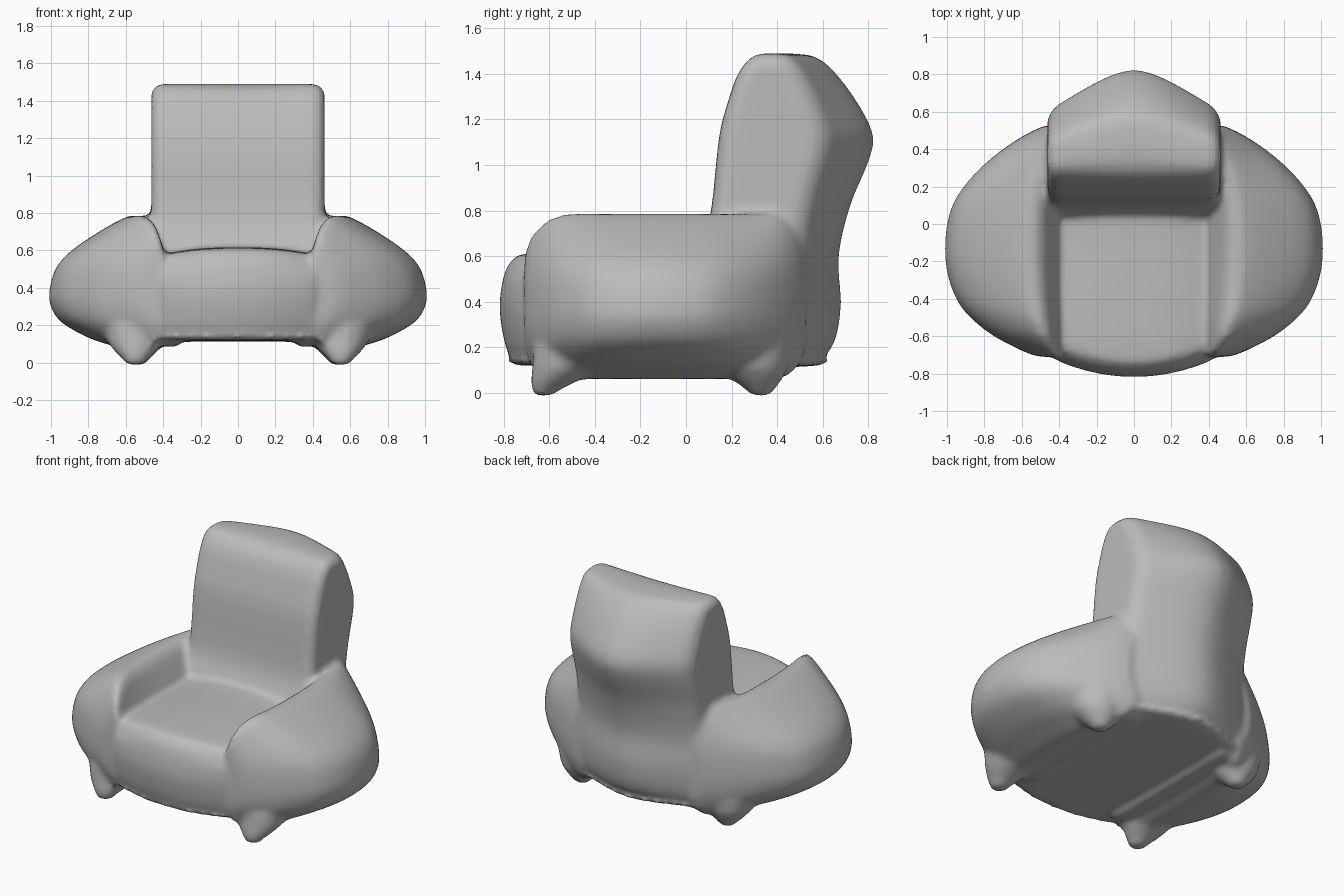
import bpy, bmesh, math
from mathutils import Vector

old = bpy.data.objects.get("Cube")
if old:
    bpy.data.objects.remove(old, do_unlink=True)

upholstery = bpy.data.materials.new("grey_upholstery")
upholstery.use_nodes = True
grey = (0.5, 0.5, 0.5, 1)
upholstery.diffuse_color = grey
upholstery.node_tree.nodes["Principled BSDF"].inputs["Base Color"].default_value = grey


def spline(points, steps, closed):
    """Catmull-Rom curve through points of any dimension."""
    pts = [Vector(p) for p in points]
    n = len(pts)
    get = (lambda i: pts[i % n]) if closed else (lambda i: pts[min(max(i, 0), n - 1)])
    out = []
    for i in range(n if closed else n - 1):
        a, b, c, d = (get(i + k) for k in (-1, 0, 1, 2))
        for s in range(steps):
            t = s / steps
            out.append(0.5 * (2 * b + (c - a) * t + (2 * a - 5 * b + 4 * c - d) * t * t
                              + (3 * b - a - 3 * c + d) * t ** 3))
    return out if closed else out + [pts[-1]]


def clamp(v):
    return min(max(v, 0), 1)


def loft(bm, rings):
    """Skin a list of equal rings into a closed solid."""
    rows = [[bm.verts.new(p) for p in ring] for ring in rings]
    n = len(rows[0])
    for a, b in zip(rows, rows[1:]):
        for i in range(n):
            j = (i + 1) % n
            bm.faces.new((a[i], a[j], b[j], b[i]))
    bm.faces.new(rows[0][::-1])
    bm.faces.new(rows[-1])


# Seat and backrest: one side profile (y, z), swept across the width
SIDE = [(-0.69, 0.12), (-0.75, 0.14), (-0.79, 0.2), (-0.818, 0.37), (-0.798, 0.52),
        (-0.755, 0.59), (-0.69, 0.612), (-0.4, 0.617), (0.0, 0.617), (0.065, 0.66),
        (0.11, 0.8), (0.145, 1.12), (0.185, 1.28), (0.24, 1.42), (0.33, 1.483),
        (0.48, 1.488), (0.59, 1.463), (0.7, 1.35), (0.8, 1.19), (0.822, 1.1),
        (0.795, 1.0), (0.72, 0.82), (0.67, 0.6), (0.68, 0.4), (0.66, 0.25),
        (0.61, 0.165), (0.5, 0.115)]
HALF, ROUND = 0.463, 0.06


def seat_ring(x, inset):
    t = abs(x) / HALF
    bow = (math.hypot(t, 0.35) - 0.35) / 0.71
    curve = spline(SIDE, 4, True)
    ring = []
    for i, p in enumerate(curve):
        along = (curve[(i + 1) % len(curve)] - curve[i - 1]).normalized()
        y, z = p
        sag = 0.055 * t ** 2.5 if y < 0.05 and z > 0.5 else 0
        y2 = y + 0.11 * t * t * clamp((-y - 0.4) / 0.35)
        y2 -= 0.22 * bow * clamp((y - 0.25) / 0.57)
        # The profile runs clockwise, so the inside lies to its right
        ring.append((x, y2 + inset * along.y, z - sag - inset * along.x))
    return ring


def build_seat_and_back(bm):
    flat = HALF - ROUND
    stations = [(flat * i / 10, 0) for i in range(11)]
    for a in (math.radians(d) for d in (25, 45, 62, 78)):
        stations.append((flat + ROUND * math.sin(a), ROUND * (1 - math.cos(a))))
    stations.append((HALF, ROUND))
    mirrored = [(-x, inset) for x, inset in reversed(stations[1:])]
    loft(bm, [seat_ring(*s) for s in mirrored + stations])


# Arms: a front section (x, z) swept along y with changing width and height
ARM = [(0.3, 0.12), (0.3, 0.5), (0.375, 0.56), (0.43, 0.66), (0.487, 0.757),
       (0.55, 0.787), (0.62, 0.768), (0.76, 0.688), (0.9, 0.588), (0.972, 0.5),
       (1.003, 0.39), (1.0, 0.31), (0.945, 0.22), (0.81, 0.14), (0.7, 0.1),
       (0.55, 0.06), (0.42, 0.09)]
# y, outer x, height factor
STATIONS = [(-0.71, 0.5, 0.5), (-0.685, 0.58, 0.74), (-0.6, 0.745, 0.94), (-0.5, 0.87, 1),
            (-0.4, 0.945, 1), (-0.25, 0.995, 1), (-0.08, 1.003, 1), (0.08, 0.973, 1),
            (0.2, 0.905, 1), (0.32, 0.795, 1), (0.42, 0.67, 0.99), (0.485, 0.565, 0.86),
            (0.525, 0.48, 0.6)]


def build_arm(bm, side):
    section = spline(ARM, 4, True)
    rings = []
    for y, outer, tall in spline(STATIONS, 3, False):
        k = (outer - 0.38) / 0.62
        rings.append([(side * (0.38 + (x - 0.38) * (k if x > 0.38 else 1)), y,
                       0.38 + (z - 0.38) * tall) for x, z in section])
    loft(bm, rings)


# Feet: low flared stubs that flow out of the base
def build_foot(bm, side, x, y_tip, y_root):
    rings = []
    for z, r, f in [(-0.012, 0.04, 0), (0.02, 0.07, 0.15), (0.06, 0.11, 0.45),
                    (0.11, 0.15, 0.8), (0.2, 0.17, 1)]:
        cy = y_tip + (y_root - y_tip) * f
        rings.append([(side * (x + r * math.cos(a)), cy + r * math.sin(a), z)
                      for a in (math.tau * i / 20 for i in range(20))])
    loft(bm, rings)


bm = bmesh.new()
build_seat_and_back(bm)
for side in (-1, 1):
    build_arm(bm, side)
    build_foot(bm, side, 0.55, -0.63, -0.5)
    build_foot(bm, side, 0.54, 0.33, 0.29)
bmesh.ops.recalc_face_normals(bm, faces=bm.faces)
mesh = bpy.data.meshes.new("armchair_body")
bm.to_mesh(mesh)
bm.free()
chair = bpy.data.objects.new("armchair_body", mesh)
bpy.context.collection.objects.link(chair)

# Fuse the parts into one soft skin
fuse = chair.modifiers.new("fuse", "REMESH")
fuse.mode = "VOXEL"
fuse.voxel_size = 0.02
soften = chair.modifiers.new("soften", "SMOOTH")
soften.factor = 0.5
soften.iterations = 7
bpy.context.view_layer.objects.active = chair
chair.select_set(True)
for name in ("fuse", "soften"):
    bpy.ops.object.modifier_apply(modifier=name)

chair.data.materials.clear()
chair.data.materials.append(upholstery)
bpy.ops.object.shade_smooth_by_angle(angle=math.radians(50))
